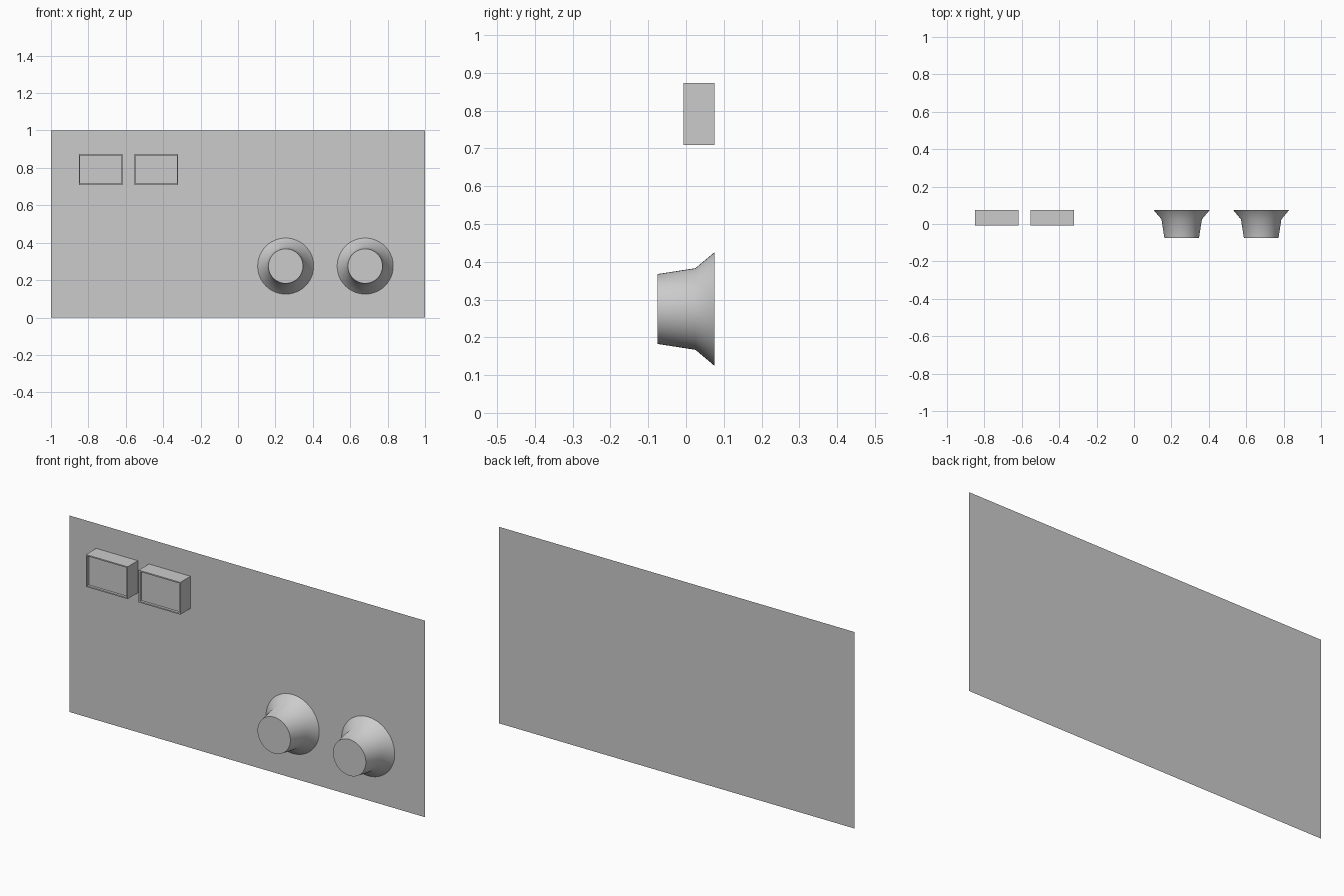
import bpy, bmesh, math
from mathutils import Vector

if "Cube" in bpy.data.objects:
    bpy.data.objects.remove(bpy.data.objects["Cube"])

BACK = 0.075  # y of the wall panel


def finish(name, bm, smooth=False):
    bmesh.ops.recalc_face_normals(bm, faces=bm.faces)
    mesh = bpy.data.meshes.new(name)
    bm.to_mesh(mesh)
    bm.free()
    ob = bpy.data.objects.new(name, mesh)
    bpy.context.collection.objects.link(ob)
    if smooth:
        bpy.ops.object.select_all(action='DESELECT')
        ob.select_set(True)
        bpy.context.view_layer.objects.active = ob
        bpy.ops.object.shade_smooth_by_angle(angle=math.radians(40))
    return ob


def rect(bm, x0, x1, z0, z1, y):
    return bm.faces.new([bm.verts.new((x, y, z)) for x, z in
                         ((x0, z0), (x1, z0), (x1, z1), (x0, z1))])


# Flat wall panel, a single sheet
bm = bmesh.new()
rect(bm, -1, 1, 0, 1, BACK)
finish("panel", bm)


# Rectangular button: box, open at the back, with a thin rim and recessed face
def button(name, x, z, w=0.234, h=0.164, front=-0.007, rim=0.009, recess=0.013):
    bm = bmesh.new()
    face = rect(bm, x - w / 2, x + w / 2, z - h / 2, z + h / 2, front)
    rim_edges = list(face.edges)
    side = bmesh.ops.extrude_edge_only(bm, edges=rim_edges)["geom"]
    for v in side:
        if isinstance(v, bmesh.types.BMVert):
            v.co.y = BACK
    bmesh.ops.inset_individual(bm, faces=[face], thickness=rim)
    inner = bmesh.ops.extrude_discrete_faces(bm, faces=[face])["faces"][0]
    for v in inner.verts:
        v.co.y += recess
    finish(name, bm)


# Round knob: profile of (radius, y) spun around the y axis
def knob(name, x, z, sides=48):
    profile = [(0.0925, -0.075), (0.108, 0.025), (0.15, BACK)]
    bm = bmesh.new()
    rings = [[bm.verts.new((x + r * math.cos(a), y, z + r * math.sin(a)))
              for a in (2 * math.pi * i / sides for i in range(sides))]
             for r, y in profile]
    for near, far in zip(rings, rings[1:]):
        for i in range(sides):
            j = (i + 1) % sides
            bm.faces.new((near[i], near[j], far[j], far[i]))
    bm.faces.new(rings[0])
    finish(name, bm, smooth=True)


for side, bx, kx in (("left", -0.734, 0.255), ("right", -0.437, 0.68)):
    button("button_" + side, bx, 0.791)
    knob("knob_" + side, kx, 0.275)
